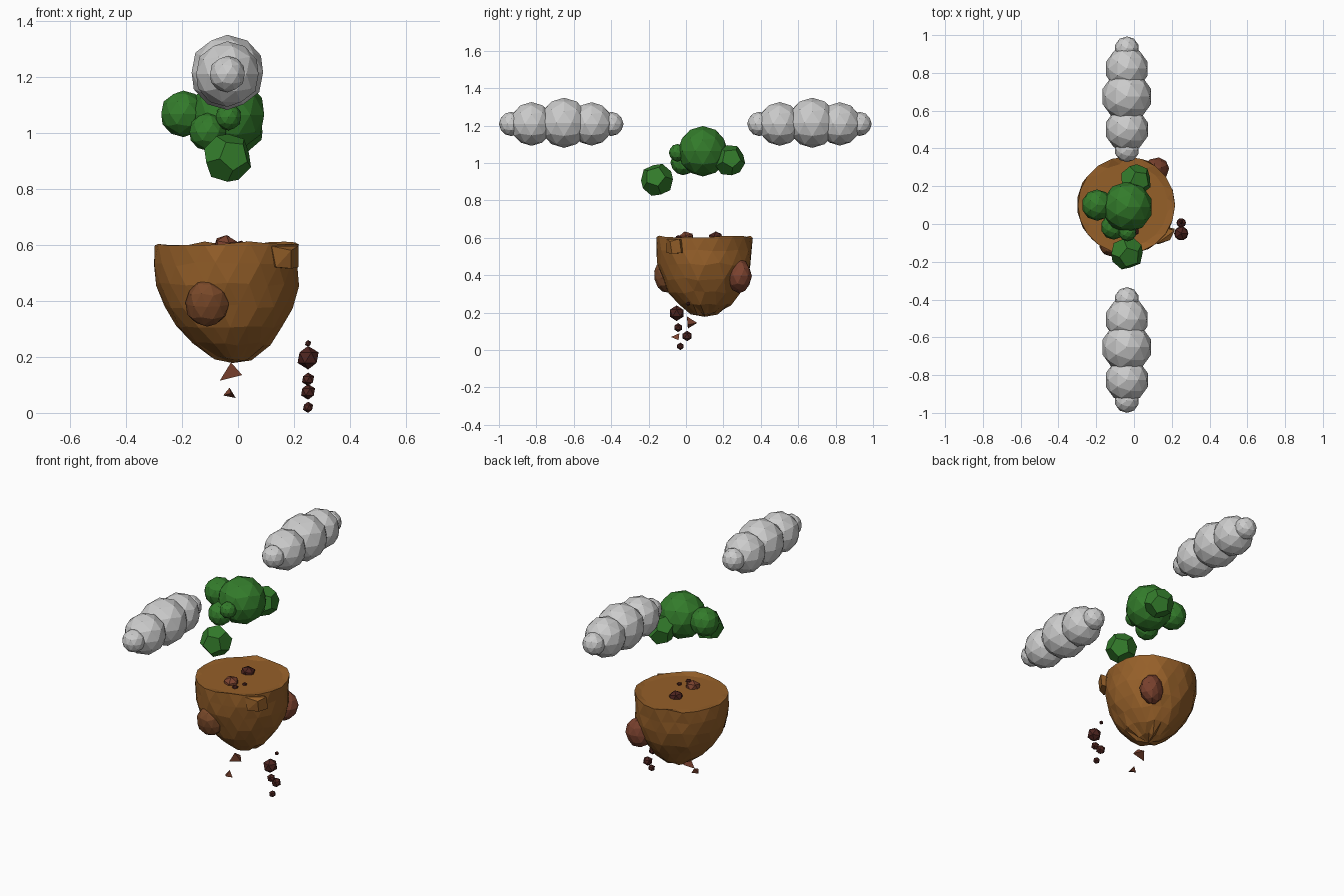
import bpy, bmesh, math, random
from mathutils import Vector, Matrix

if "Cube" in bpy.data.objects:
    bpy.data.objects.remove(bpy.data.objects["Cube"])

random.seed(4)


def material(name, rgb):
    m = bpy.data.materials.new(name)
    m.diffuse_color = (*rgb, 1)
    m.use_nodes = True
    m.node_tree.nodes["Principled BSDF"].inputs["Base Color"].default_value = m.diffuse_color
    return m


EARTH = material("earth", (0.30, 0.115, 0.022))
LEAF = material("leaf", (0.033, 0.20, 0.024))
STONE = material("red_stone", (0.20, 0.055, 0.028))
BROWN = material("brown_stone", (0.19, 0.065, 0.022))
DEBRIS = material("dark_earth", (0.075, 0.018, 0.014))


def finish(bm, name, mat=None):
    bmesh.ops.recalc_face_normals(bm, faces=bm.faces)
    me = bpy.data.meshes.new(name)
    bm.to_mesh(me)
    bm.free()
    ob = bpy.data.objects.new(name, me)
    bpy.context.collection.objects.link(ob)
    if mat:
        me.materials.append(mat)
    return ob


def ball(name, loc, size, mat=None, sub=2, rot=(0, 0, 0), jitter=0):
    size = size if isinstance(size, tuple) else (size,) * 3
    bm = bmesh.new()
    bmesh.ops.create_icosphere(bm, subdivisions=sub, radius=1)
    for v in bm.verts:
        v.co *= 1 + random.uniform(-jitter, jitter)
    ob = finish(bm, name, mat)
    ob.location, ob.scale, ob.rotation_euler = loc, size, rot
    return ob


def dodecahedron(name, loc, r, mat, rot=(0, 0, 0)):
    # dual of the icosahedron: hull of its face centres
    src = bmesh.new()
    bmesh.ops.create_icosphere(src, subdivisions=1, radius=1)
    pts = [f.calc_center_median().normalized() * r for f in src.faces]
    src.free()
    bm = bmesh.new()
    for p in pts:
        bm.verts.new(p)
    bmesh.ops.convex_hull(bm, input=bm.verts)
    bmesh.ops.dissolve_limit(bm, angle_limit=0.05, verts=bm.verts, edges=bm.edges)
    ob = finish(bm, name, mat)
    ob.location, ob.rotation_euler = loc, rot
    return ob


def shard(name, loc, pts, mat):
    bm = bmesh.new()
    for p in pts:
        bm.verts.new(p)
    bmesh.ops.convex_hull(bm, input=bm.verts)
    ob = finish(bm, name, mat)
    ob.location = loc
    return ob


# Floating island: lathed bowl with a slightly wavy rim
SEG = 20
rings = [(0.12, 0.598), (0.22, 0.598), (0.257, 0.604), (0.257, 0.53), (0.25, 0.46),
         (0.228, 0.38), (0.19, 0.31), (0.138, 0.245), (0.07, 0.195)]
bm = bmesh.new()
grid = []
for i, (r, z) in enumerate(rings):
    row = []
    drift = 0.02 * max(0, 0.5 - z) / 0.32
    for k in range(SEG):
        a = 2 * math.pi * (k + 0.5 * (i % 2)) / SEG
        rr = r + random.uniform(-0.007, 0.006) * (i > 2)
        zz = z + random.uniform(-0.008, 0.008) * (i > 1)
        row.append(bm.verts.new((-0.04 + drift + rr * math.cos(a), 0.1 + rr * math.sin(a), zz)))
    grid.append(row)
for i in range(len(grid) - 1):
    for k in range(SEG):
        n = (k + 1) % SEG
        a, b, c, d = grid[i][k], grid[i][n], grid[i + 1][n], grid[i + 1][k]
        tris = ((a, b, d), (b, c, d)) if i % 2 == 0 else ((a, b, c), (a, c, d))
        for t in tris:
            bm.faces.new(t)
bm.faces.new(grid[0])
tip = bm.verts.new((-0.02, 0.1, 0.178))
for k in range(SEG):
    bm.faces.new((grid[-1][k], grid[-1][(k + 1) % SEG], tip))
finish(bm, "island", EARTH)

# Chipped ledge and stones set into the island side
shard("ledge", (0.155, -0.055, 0.55),
      [(-0.035, -0.05, 0.045), (0.06, 0.02, 0.045), (0.06, 0.03, -0.03), (0.035, -0.02, -0.035),
       (-0.02, -0.05, -0.03), (0.035, -0.03, 0.03), (-0.06, 0.06, 0.03), (-0.06, 0.06, -0.03)], EARTH)
ball("front_stone", (-0.11, -0.11, 0.39), (0.078, 0.06, 0.086), BROWN, 2, (0.2, 0, 0), 0.05)
ball("back_stone", (0.11, 0.285, 0.395), (0.075, 0.063, 0.088), STONE, 2, (0, 0, 0.4), 0.05)

# Clods on top
for i, (x, y, r, h) in enumerate([(-0.045, 0, 0.045, 0.035), (-0.045, 0.16, 0.042, 0.035),
                                  (0.01, -0.04, 0.018, 0.015), (0.03, 0.02, 0.014, 0.013)]):
    ball(f"top_clod_{i}", (x, y, 0.6), (r, r, h), DEBRIS if i else STONE, 1, (0.2, 0.1, i))

# Foliage cluster
ball("foliage_main", (-0.035, 0.09, 1.063), 0.135, LEAF)
ball("foliage_left", (-0.195, 0.1, 1.067), 0.083, LEAF)
ball("foliage_front_left", (-0.108, -0.015, 1.003), 0.068, LEAF)
ball("foliage_bud", (-0.034, -0.045, 1.055), 0.047, LEAF)
dodecahedron("foliage_low", (-0.037, -0.155, 0.91), 0.09, LEAF, (0.3, 0.2, 0))
dodecahedron("foliage_back", (0.01, 0.232, 1.015), 0.086, LEAF, (0.1, 0.3, 0.2))

# Two identical clouds
for name, cy in (("front_cloud", -0.652), ("back_cloud", 0.675)):
    for i, (dy, r) in enumerate([(0, 0.134), (-0.174, 0.117), (0.147, 0.116),
                                 (-0.283, 0.065), (0.253, 0.065)]):
        ball(f"{name}_{i}", (-0.038, cy + dy, 1.215 if i == 0 else 1.209), r)

# Falling debris
for i, (y, z, r) in enumerate([(0.012, 0.248, 0.012), (-0.05, 0.197, 0.042), (-0.042, 0.12, 0.024),
                               (0.006, 0.075, 0.028), (-0.03, 0.02, 0.02)]):
    ball(f"debris_{i}", (0.25, y, z), r, DEBRIS, 1)
tetra = [(-0.04, -0.01, -0.03), (0.04, -0.01, -0.01), (0, -0.015, 0.035), (0, 0.04, 0)]
shard("shard_large", (-0.025, 0.02, 0.145), tetra, STONE)
shard("shard_small", (-0.03, -0.055, 0.07),
      [(-0.023, 0.01, -0.008), (0.022, 0.015, -0.017), (0, 0.02, 0.02), (0.005, -0.025, 0)], STONE)
